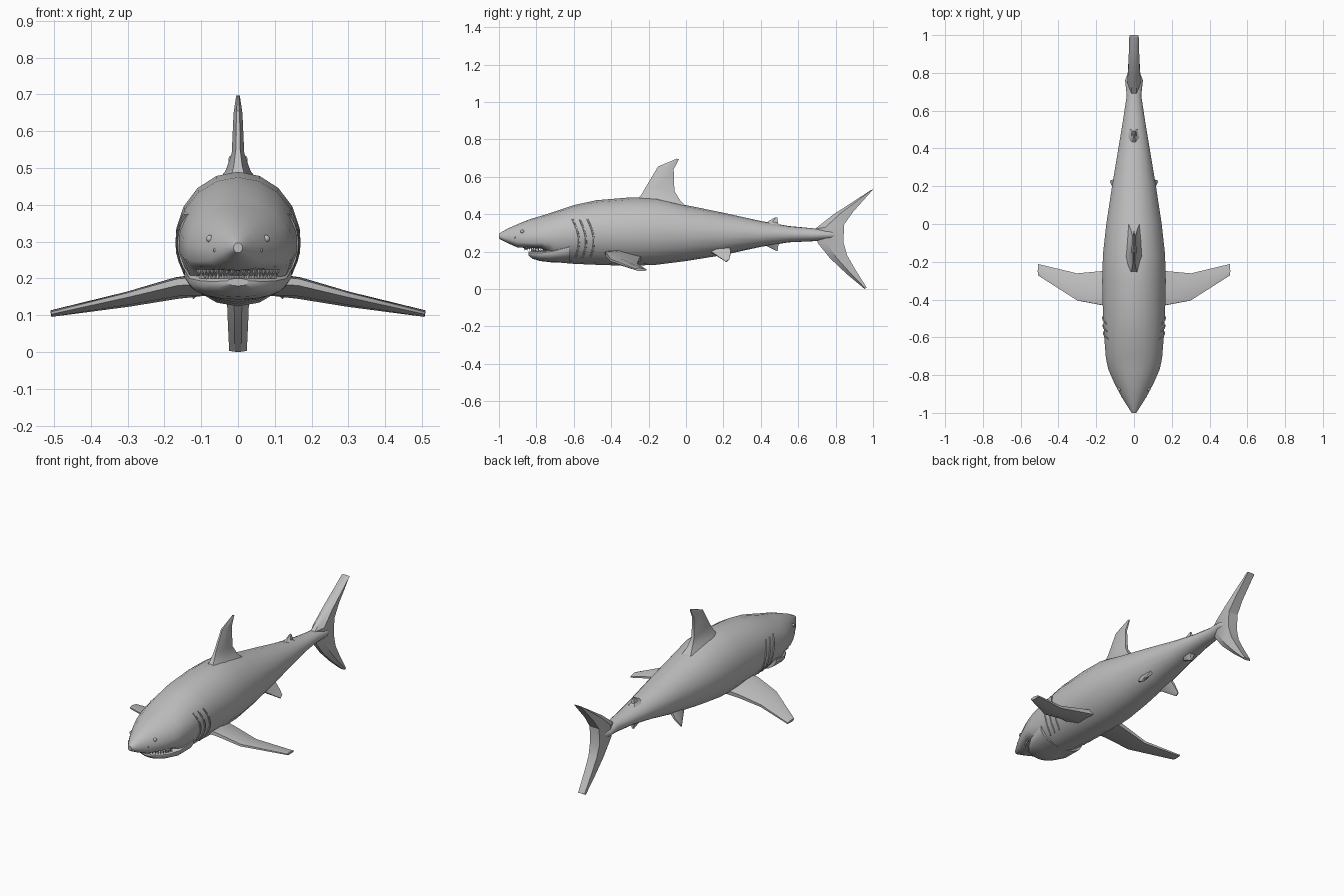
import bpy, bmesh, math
from mathutils import Vector

if "Cube" in bpy.data.objects:
    bpy.data.objects.remove(bpy.data.objects["Cube"])

skin = bpy.data.materials.new("shark grey")
skin.diffuse_color = (0.52, 0.52, 0.52, 1)
skin.use_nodes = True
skin.node_tree.nodes["Principled BSDF"].inputs["Base Color"].default_value = skin.diffuse_color


def finish(name, bm, angle=35):
    bmesh.ops.remove_doubles(bm, verts=bm.verts, dist=1e-5)
    bmesh.ops.recalc_face_normals(bm, faces=bm.faces)
    me = bpy.data.meshes.new(name)
    bm.to_mesh(me)
    bm.free()
    me.materials.append(skin)
    ob = bpy.data.objects.new(name, me)
    bpy.context.collection.objects.link(ob)
    bpy.ops.object.select_all(action='DESELECT')
    ob.select_set(True)
    bpy.context.view_layer.objects.active = ob
    bpy.ops.object.shade_smooth_by_angle(angle=math.radians(angle))
    return ob


def loft(name, rings, angle=35):
    """Skin a list of equal rings and cap both ends."""
    bm = bmesh.new()
    vs = [[bm.verts.new(p) for p in r] for r in rings]
    n = len(vs[0])
    for a, b in zip(vs, vs[1:]):
        for i in range(n):
            j = (i + 1) % n
            bm.faces.new((a[i], a[j], b[j], b[i]))
    bm.faces.new(vs[0])
    bm.faces.new(vs[-1])
    return finish(name, bm, angle)


# body stations: y, half width, top z, bottom z, widest z, belly flatness
BODY = [(-1.0, .012, .297, .270, .283, 1), (-.95, .045, .325, .244, .275, .8),
        (-.90, .075, .347, .222, .268, .6), (-.84, .107, .372, .220, .266, .5),
        (-.77, .138, .393, .216, .270, .5), (-.73, .147, .405, .190, .278, .7),
        (-.70, .152, .415, .144, .288, .9), (-.60, .160, .449, .135, .298, 1),
        (-.48, .167, .475, .130, .300, 1), (-.30, .171, .490, .124, .300, 1),
        (-.16, .167, .490, .130, .300, 1), (0, .149, .449, .150, .298, 1),
        (.20, .118, .408, .182, .295, 1), (.40, .084, .364, .226, .292, 1),
        (.55, .059, .337, .250, .291, 1), (.68, .039, .325, .256, .290, 1),
        (.76, .048, .318, .264, .290, 1), (.83, .020, .310, .270, .290, 1)]


def station(y):
    for a, b in zip(BODY, BODY[1:]):
        if a[0] <= y <= b[0]:
            t = (y - a[0]) / (b[0] - a[0])
            return tuple(u + (v - u) * t for u, v in zip(a, b))


def ring(y, w, top, bot, mid, flat, n=18):
    pts = []
    for i in range(n):
        a = 2 * math.pi * i / n
        s, c = math.sin(a), math.cos(a)
        if c >= 0:
            pts.append((w * s, y, mid + (top - mid) * c))
        else:
            pts.append((w * s, y, mid - (mid - bot) * abs(c) ** flat))
    return pts


def side_x(y, z):
    """Half width of the body at a given height."""
    _, w, top, bot, mid, flat = station(y)
    if z >= mid:
        return w * math.sqrt(max(0, 1 - ((z - mid) / (top - mid)) ** 2))
    c = min(1, (mid - z) / (mid - bot)) ** (1 / flat)
    return w * math.sqrt(max(0, 1 - c * c))


loft("body", [ring(*s) for s in BODY], 40)

# lower jaw
JAW = [(-.842, .030, .200, .180, .192, .8), (-.82, .064, .202, .162, .190, .8),
       (-.78, .100, .206, .150, .190, .8), (-.72, .134, .212, .143, .198, .8),
       (-.62, .148, .250, .139, .220, .9)]
loft("lower_jaw", [ring(*s) for s in JAW], 40)


# rows of teeth along both jaws
def teeth(name, z, tip, width, front, back, count=21):
    bm = bmesh.new()
    for i in range(count):
        a = math.pi * (i / (count - 1) - .5) * .9
        x, y = width * math.sin(a), back + (front - back) * math.cos(a)
        base = [bm.verts.new((x + dx, y + dy, z)) for dx, dy in
                ((.006, 0), (0, .005), (-.006, 0), (0, -.005))]
        point = bm.verts.new((x, y, tip))
        bm.faces.new(base)
        for k in range(4):
            bm.faces.new((base[k], base[(k + 1) % 4], point))
    finish(name, bm, 10)


teeth("upper_teeth", .224, .205, .108, -.862, -.76)
teeth("lower_teeth", .200, .217, .100, -.825, -.74)


def fin(name, sections, normal, trail_k, angle=30):
    """Sections hold leading point, trailing point and half thickness."""
    n = Vector(normal).normalized()
    rings = []
    for lead, trail, w in sections:
        L, T = Vector(lead), Vector(trail)
        M = L.lerp(T, .35)
        rings.append([L + n * w * .35, M + n * w, T + n * w * trail_k,
                      T - n * w * trail_k, M - n * w, L - n * w * .35])
    loft(name, rings, angle)


def upright(name, rows, trail_k):
    fin(name, [((0, a, b), (0, c, d), w) for a, b, c, d, w in rows],
        (1, 0, 0), trail_k)


# tail fin, from lower tip to upper tip
upright("tail_fin", [(.955, .001, .966, .008, .024), (.86, .08, .905, .105, .028),
                     (.77, .165, .862, .18, .031), (.705, .245, .842, .25, .036),
                     (.69, .322, .845, .345, .036), (.79, .400, .895, .415, .030),
                     (.99, .530, 1.0, .532, .025)], .85)

# dorsal fins, flaring into the back
upright("dorsal_fin", [(-.28, .455, .02, .425, .072), (-.24, .503, -.03, .472, .034),
                       (-.212, .55, -.062, .525, .017), (-.15, .655, -.066, .640, .012),
                       (-.05, .697, -.038, .695, .005)], .5)
upright("second_dorsal_fin", [(.42, .345, .51, .335, .038), (.445, .366, .492, .352, .014),
                              (.478, .384, .488, .384, .005)], .8)
upright("anal_fin", [(.41, .240, .50, .250, .026), (.45, .220, .492, .228, .012),
                     (.485, .204, .493, .206, .005)], .8)

for side, s in (("left", -1), ("right", 1)):
    # pectoral fins
    fin(side + "_pectoral_fin",
        [((s * .09, -.435, .195), (s * .09, -.24, .165), .030),
         ((s * .165, -.43, .190), (s * .165, -.25, .155), .026),
         ((s * .30, -.405, .155), (s * .30, -.262, .130), .018),
         ((s * .508, -.272, .106), (s * .508, -.212, .102), .009)],
        (s * .2, .1, 1), .4)
    # pelvic fins
    fin(side + "_pelvic_fin",
        [((s * .065, .11, .215), (s * .065, .235, .225), .018),
         ((s * .092, .16, .182), (s * .092, .238, .190), .012),
         ((s * .122, .215, .145), (s * .122, .232, .160), .005)],
        (1, 0, s * .6), .5)

    # eyes
    bm = bmesh.new()
    bmesh.ops.create_uvsphere(bm, u_segments=10, v_segments=6, radius=.010)
    bmesh.ops.translate(bm, verts=bm.verts,
                        vec=(s * (side_x(-.875, .308) - .002), -.875, .308))
    finish(side + "_eye", bm)

    # nostrils
    bm = bmesh.new()
    bmesh.ops.create_uvsphere(bm, u_segments=8, v_segments=5, radius=.006)
    bmesh.ops.translate(bm, verts=bm.verts,
                        vec=(s * (side_x(-.915, .277) - .003), -.915, .277))
    finish(side + "_nostril", bm)

    # gill slits, curved ridges hugging the flank
    for g, y0 in enumerate((-.61, -.572, -.53)):
        rows = []
        for i in range(9):
            t = i / 8
            z = .375 - .205 * t
            y = y0 + .035 * math.sin(math.pi * t * .85)
            rows.append([(s * (side_x(y + dy, z) + dx), y + dy, z)
                         for dy, dx in ((-.004, -.006), (0, .003),
                                        (.006, .004), (.008, -.006))])
        loft(f"{side}_gill_{g + 1}", rows)
